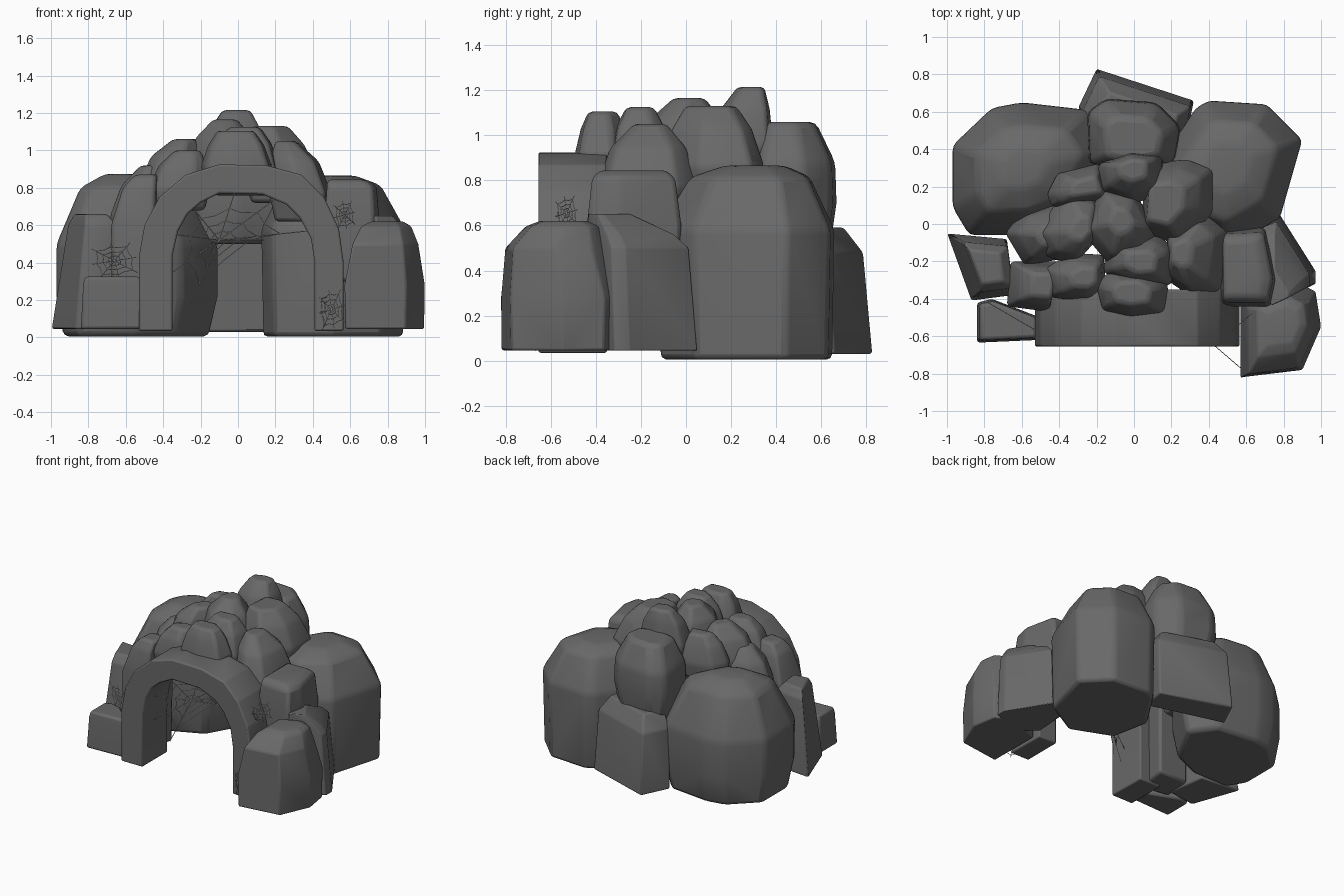
import bpy, bmesh, math
from mathutils import Vector

if "Cube" in bpy.data.objects:
    bpy.data.objects.remove(bpy.data.objects["Cube"])


def material(name, v):
    m = bpy.data.materials.new(name)
    m.diffuse_color = (v, v, v, 1)
    m.use_nodes = True
    m.node_tree.nodes["Principled BSDF"].inputs["Base Color"].default_value = m.diffuse_color
    return m


STONE = material("dark_stone", .14)
SILK = material("pale_silk", .6)


def finish(ob, bevel, segments=2):
    """Rounded edges and angle-limited smooth shading."""
    ob.data.materials.append(STONE)
    m = ob.modifiers.new("soft_edges", 'BEVEL')
    m.width, m.segments, m.limit_method = bevel, segments, 'ANGLE'
    m.angle_limit = math.radians(15)
    bpy.ops.object.select_all(action='DESELECT')
    ob.select_set(True)
    bpy.context.view_layer.objects.active = ob
    bpy.ops.object.shade_smooth_by_angle(angle=math.radians(35))


def add_object(name, bm):
    bmesh.ops.recalc_face_normals(bm, faces=bm.faces[:])
    me = bpy.data.meshes.new(name)
    bm.to_mesh(me)
    bm.free()
    ob = bpy.data.objects.new(name, me)
    bpy.context.collection.objects.link(ob)
    return ob


def rock(name, outline, levels, bevel=0.02):
    """Convex stone: plan outline repeated at levels (z, scale, dx, dy)."""
    c = sum((Vector(p) for p in outline), Vector((0, 0))) / len(outline)
    bm = bmesh.new()
    for lv in levels:
        z, s, dx, dy = (tuple(lv) + (0, 0))[:4]
        for p in outline:
            q = c + (Vector(p) - c) * s
            bm.verts.new((q.x + dx, q.y + dy, z))
    res = bmesh.ops.convex_hull(bm, input=bm.verts[:])
    junk = {g for g in res["geom_interior"] + res["geom_unused"]
            if isinstance(g, bmesh.types.BMVert)}
    bmesh.ops.delete(bm, geom=list(junk), context='VERTS')
    bmesh.ops.dissolve_limit(bm, angle_limit=math.radians(6),
                             verts=bm.verts[:], edges=bm.edges[:])
    finish(add_object(name, bm), bevel)


def cap(name, outline, z0, z1, top=0.5, dx=0, dy=0, bevel=0.02):
    """Small rounded roof stone between z0 and z1, widest low down to overlap its neighbours."""
    h = z1 - z0
    rock(name, outline, [(z0, 0.95), (z0 + 0.35 * h, 1.16),
                         (z0 + 0.75 * h, 0.9, dx * 0.4, dy * 0.4),
                         (z1, top, dx, dy)], bevel)


# Two big back boulders
rock("back_left_boulder",
     [(-.97, .42), (-.76, .62), (-.6, .65), (-.25, .61), (-.1, .4),
      (-.3, .05), (-.55, -.06), (-.88, -.06), (-.97, .09)],
     [(.005, .9), (.22, 1), (.5, 1), (.8, .66), (.875, .3)], .03)
rock("back_right_boulder",
     [(.33, .62), (.4, .66), (.71, .64), (.9, .45), (.78, .03),
      (.5, -.13), (.18, .0), (.12, .3)],
     [(.005, .97), (.58, 1), (.815, .68), (.865, .35)], .025)

# Rear slab and the tall boulder above it
rock("rear_slab", [(-.2, .83), (.32, .66), (.28, .46), (-.3, .62)],
     [(.03, 1), (.48, .94, 0, -.03), (.59, .7, .0, -.07)], .012)
rock("rear_upper_boulder",
     [(-.25, .6), (-.15, .67), (.12, .65), (.25, .52), (.22, .33),
      (.0, .27), (-.24, .32)],
     [(.5, .85), (.7, 1), (.88, .97), (1.06, .62, 0, -.02)], .03)

# Side stones on the ground
rock("left_slab", [(-1.0, -.05), (-.68, -.08), (-.64, -.38), (-.87, -.41)],
     [(.045, 1), (.6, .74, .035, 0), (.66, .5, .02, 0)], .012)
rock("left_front_block", [(-.84, -.635), (-.5, -.62), (-.5, -.5), (-.76, -.4), (-.84, -.42)],
     [(.045, 1), (.28, .92), (.325, .86)], .015)
rock("left_arch_stone", [(-.68, -.44), (-.45, -.47), (-.4, -.2), (-.66, -.2)],
     [(.05, .95), (.6, 1), (.8, .75, .03, 0), (.87, .5, .06, 0)], .02)
rock("right_slab", [(.78, .05), (.97, -.25), (.97, -.32), (.75, -.42), (.6, -.3), (.62, -.02)],
     [(.045, 1), (.5, .93, -.02, -.02), (.56, .8, -.03, -.05), (.65, .4, -.03, -.14)], .015)
rock("right_arch_block", [(.46, -.44), (.73, -.44), (.76, -.3), (.7, -.02), (.46, -.03)],
     [(.3, .9), (.6, 1), (.81, .88), (.845, .7, -.03, 0)], .02)
rock("right_front_boulder",
     [(.57, -.825), (.9, -.78), (1.0, -.55), (.97, -.36), (.83, -.29), (.57, -.4)],
     [(.045, .98), (.28, 1), (.5, .82, 0, -.03), (.595, .62), (.62, .4)], .025)

# Roof stones
cap("roof_peak", [(-.17, .31), (-.02, .37), (.13, .35), (.13, .17), (-.02, .12), (-.16, .18)],
    .82, 1.215, .5, .01, .04)
cap("roof_right", [(.09, .3), (.28, .32), (.4, .27), (.4, .07), (.26, -.08), (.06, -.03)],
    .72, 1.13, .58, -.07, -.02)
cap("roof_left_back", [(-.45, .16), (-.4, .26), (-.2, .31), (-.14, .14), (-.42, .1)],
    .74, 1.06, .55, .05)
cap("roof_left", [(-.51, -.05), (-.36, .16), (-.22, .12), (-.2, -.06), (-.32, -.19), (-.45, -.16)],
    .7, 1.06, .42, .06)
cap("roof_centre", [(-.25, -.04), (-.16, .17), (.0, .14), (.1, -.03), (.04, -.15), (-.12, -.2)],
    .78, 1.165, .4, 0, .03)
cap("roof_front_centre", [(-.14, -.25), (-.12, -.1), (.12, -.08), (.2, -.14), (.18, -.31), (.0, -.33)],
    .76, 1.125, .5)
cap("roof_front", [(-.18, -.33), (-.15, -.45), (-.02, -.48), (.14, -.46), (.16, -.33), (.05, -.26), (-.12, -.27)],
    .8, 1.105, .6)
cap("roof_front_left", [(-.46, -.25), (-.43, -.38), (-.25, -.4), (-.17, -.34), (-.18, -.18), (-.34, -.17)],
    .68, 1.0, .5, .04)
cap("roof_outer_left", [(-.67, -.05), (-.59, .05), (-.44, .1), (-.4, -.17), (-.58, -.2)],
    .5, .92, .45, .07)
cap("roof_front_right", [(.19, -.28), (.32, -.37), (.45, -.33), (.48, -.06), (.38, .02), (.2, -.06)],
    .62, 1.05, .4, -.08, .02)

# Entrance arch
outer = [(-.53, .035), (-.53, .43), (-.5, .6), (-.42, .75), (-.28, .87), (-.1, .925),
         (.15, .92), (.34, .87), (.46, .75), (.54, .58), (.565, .4), (.565, .035)]
inner = [(-.35, .035), (-.35, .44), (-.32, .57), (-.27, .66), (-.2, .72), (-.1, .77),
         (.13, .765), (.26, .71), (.33, .64), (.39, .53), (.41, .4), (.41, .035)]
bm = bmesh.new()
rings = [[bm.verts.new((x, y, z)) for x, z in prof]
         for prof, y in ((outer, -.655), (inner, -.655), (inner, -.35), (outer, -.35))]
for k in range(4):
    a, b = rings[k], rings[(k + 1) % 4]
    for i in range(len(a) - 1):
        bm.faces.new((a[i], a[i + 1], b[i + 1], b[i]))
for i in (0, -1):
    bm.faces.new([r[i] for r in rings])
finish(add_object("entrance_arch", bm), .01)


def web(name, centre, anchors, rings, thick=.0025):
    """Spokes to the anchors plus sagging rings between the spokes."""
    c = Vector(centre)
    spokes = [Vector(a) - c for a in anchors]
    cu = bpy.data.curves.new(name, 'CURVE')
    cu.dimensions, cu.bevel_depth, cu.bevel_resolution = '3D', thick, 0
    cu.materials.append(SILK)

    def line(pts, cyclic=False):
        sp = cu.splines.new('POLY')
        sp.points.add(len(pts) - 1)
        for p, q in zip(sp.points, pts):
            p.co = (*q, 1)
        sp.use_cyclic_u = cyclic

    for s in spokes:
        line([c, c + s])
    for f in rings:
        pts = []
        for i, s in enumerate(spokes):
            n = spokes[(i + 1) % len(spokes)]
            pts += [c + s * f, c + (s + n) * f * .46]
        line(pts, True)
    bpy.context.collection.objects.link(bpy.data.objects.new(name, cu))


# Large web across the entrance
web("entrance_web", (-.1, -.42, .52),
    [(-.35, -.52, .35), (-.33, -.55, .55), (-.24, -.5, .69), (-.02, -.4, .77), (.2, -.38, .74),
     (.38, -.38, .57), (.14, -.1, .52), (-.26, -.45, .18)], (.2, .42, .68))


def small_web(name, c, u, w, h, thick=.002):
    """Eight-spoke web in the vertical plane along plan direction u."""
    anchors = []
    for i in range(8):
        a = math.tau * i / 8 + .2
        k = 1.15 if i % 2 else .95
        anchors.append((c[0] + u[0] * w * k * math.cos(a), c[1] + u[1] * w * k * math.cos(a),
                        c[2] + h * k * math.sin(a)))
    web(name, c, anchors, (.28, .52, .8), thick)


small_web("left_web", (-.66, -.49, .41), (.86, -.5), .15, .1)
small_web("right_web", (.57, -.53, .655), (.75, .66), .08, .08)
small_web("ground_web", (.5, -.71, .15), (.76, -.65), .1, .11)
